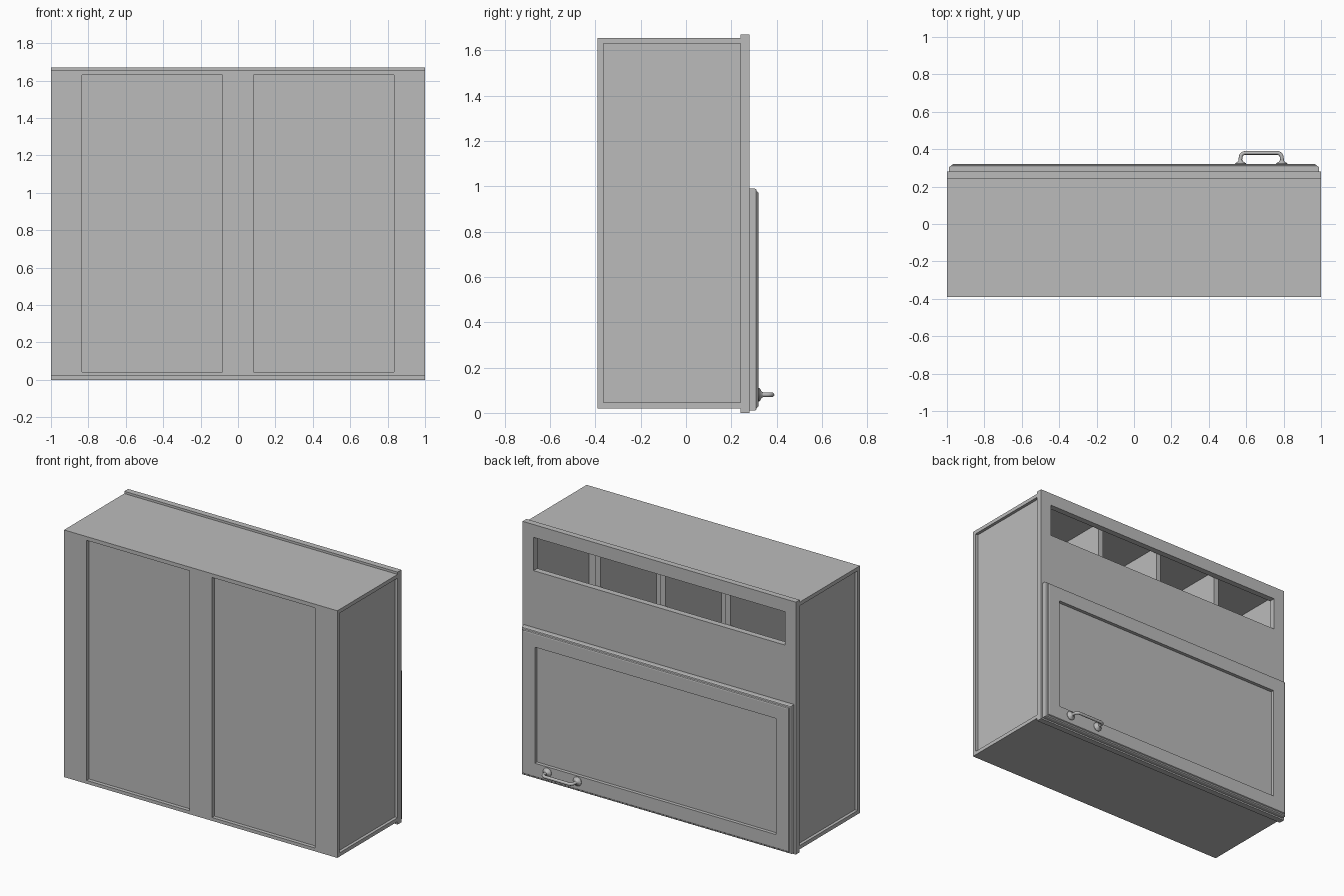
import bpy, bmesh, math
from mathutils import Vector, Matrix

if "Cube" in bpy.data.objects:
    bpy.data.objects.remove(bpy.data.objects["Cube"], do_unlink=True)

grey = bpy.data.materials.new("cabinet grey")
grey.use_nodes = True
grey.diffuse_color = (0.5, 0.5, 0.5, 1)
grey.node_tree.nodes["Principled BSDF"].inputs["Base Color"].default_value = (0.5, 0.5, 0.5, 1)


def finish(name, bm):
    bmesh.ops.recalc_face_normals(bm, faces=bm.faces[:])
    mesh = bpy.data.meshes.new(name)
    bm.to_mesh(mesh)
    bm.free()
    mesh.materials.append(grey)
    obj = bpy.data.objects.new(name, mesh)
    bpy.context.collection.objects.link(obj)
    return obj


def smooth(obj):
    bpy.ops.object.select_all(action="DESELECT")
    obj.select_set(True)
    bpy.context.view_layer.objects.active = obj
    bpy.ops.object.shade_smooth_by_angle(angle=math.radians(35))


def box(name, x, y, z):
    """Box from three (low, high) ranges."""
    bm = bmesh.new()
    bmesh.ops.create_cube(bm, size=1)
    for v in bm.verts:
        v.co = [sum(r) / 2 + c * (r[1] - r[0]) for r, c in zip((x, y, z), v.co)]
    return finish(name, bm)


def plate(name, xs, zs, holes, y):
    """Upright plate cut into cells by xs and zs, with some cells left open."""
    bm = bmesh.new()
    grid = [[bm.verts.new((px, y[0], pz)) for pz in zs] for px in xs]
    for i in range(len(xs) - 1):
        for j in range(len(zs) - 1):
            if (i, j) not in holes:
                bm.faces.new((grid[i][j], grid[i + 1][j], grid[i + 1][j + 1], grid[i][j + 1]))
    new = bmesh.ops.extrude_face_region(bm, geom=bm.faces[:], use_keep_orig=True)["geom"]
    bmesh.ops.translate(bm, vec=(0, y[1] - y[0], 0),
                        verts=[g for g in new if isinstance(g, bmesh.types.BMVert)])
    return finish(name, bm)


# Carcass boards and recessed panels
box("top_board", (-1, 1), (-0.365, 0.24), (1.63, 1.655))
box("bottom_board", (-1, 1), (-0.365, 0.24), (0.02, 0.045))
for side, s in (("left", 1), ("right", -1)):
    box(side + "_side_panel", sorted((s * 0.95, s * 0.98)), (-0.365, 0.24), (0.045, 1.63))
plate("back_frame", [-1, -0.835, -0.083, 0.083, 0.835, 1], [0.02, 0.042, 1.63, 1.655],
      {(1, 1), (3, 1)}, (-0.39, -0.365))
box("back_panel", (-0.95, 0.95), (-0.365, -0.345), (0.045, 1.63))

# Face frame with the long opening, and the dividers behind it
plate("face_frame", [-1, -0.92, 0.92, 1], [0, 1.365, 1.585, 1.67], {(1, 1)}, (0.24, 0.28))
for i in (-1, 0, 1):
    c = i * 0.475
    box("divider", (c - 0.018, c + 0.018), (-0.345, 0.24), (0.045, 1.63))

# Door: rectangular rings from the back, over the moulded edge, into the panel
HALF_W, LOW, HIGH = 0.988, 0.01, 0.99
profile = [(0, 0.28), (0, 0.304), (0.004, 0.310), (0.012, 0.312), (0.016, 0.318),
           (0.022, 0.32), (0.106, 0.32), (0.106, 0.297)]
bm = bmesh.new()
rings = []
for inset, y in profile:
    w, lo, hi = HALF_W - inset, LOW + inset, HIGH - inset
    rings.append([bm.verts.new((x, y, z)) for x, z in ((-w, lo), (w, lo), (w, hi), (-w, hi))])
for a, b in zip(rings, rings[1:]):
    for i in range(4):
        j = (i + 1) % 4
        bm.faces.new((a[i], a[j], b[j], b[i]))
bm.faces.new(rings[0])
bm.faces.new(rings[-1])
finish("door", bm)

# Handle: bent rod with a round foot at each end
HX, HZ, SPAN, ROD = 0.68, 0.08, 0.11, 0.010
bend = 0.025
path = [Vector((HX - SPAN - 0.004, 0.32, HZ))]
for s in (-1, 1):
    centre = Vector((HX + s * (SPAN - bend), 0.38 - bend, HZ))
    angles = [math.radians(15 * k) for k in range(7)]
    arc = [centre + bend * Vector((s * math.cos(t), math.sin(t), 0)) for t in angles]
    path += arc if s < 0 else arc[::-1]
path.append(Vector((HX + SPAN + 0.004, 0.32, HZ)))
bm = bmesh.new()
SIDES = 12
loops = []
for i, p in enumerate(path):
    t = (path[min(i + 1, len(path) - 1)] - path[max(i - 1, 0)]).normalized()
    n = t.cross(Vector((0, 0, 1)))
    loops.append([bm.verts.new(p + ROD * (n * math.cos(a) + Vector((0, 0, math.sin(a)))))
                  for a in (math.tau * k / SIDES for k in range(SIDES))])
for a, b in zip(loops, loops[1:]):
    for k in range(SIDES):
        m = (k + 1) % SIDES
        bm.faces.new((a[k], a[m], b[m], b[k]))
bm.faces.new(loops[0])
bm.faces.new(loops[-1])
smooth(finish("handle_rod", bm))

foot = [(0, 0.318), (0.030, 0.318), (0.030, 0.323), (0.024, 0.328), (0.015, 0.333), (0.010, 0.342)]
for s in (-1, 1):
    bm = bmesh.new()
    verts = [bm.verts.new((r, y, 0)) for r, y in foot]
    edges = [bm.edges.new(pair) for pair in zip(verts, verts[1:])]
    bmesh.ops.spin(bm, geom=verts + edges, cent=(0, 0, 0), axis=(0, 1, 0),
                   angle=math.tau, steps=20)
    bmesh.ops.remove_doubles(bm, verts=bm.verts[:], dist=0.0001)
    bmesh.ops.transform(bm, matrix=Matrix.Translation((HX + s * SPAN, 0, HZ)), verts=bm.verts[:])
    smooth(finish("handle_foot", bm))
